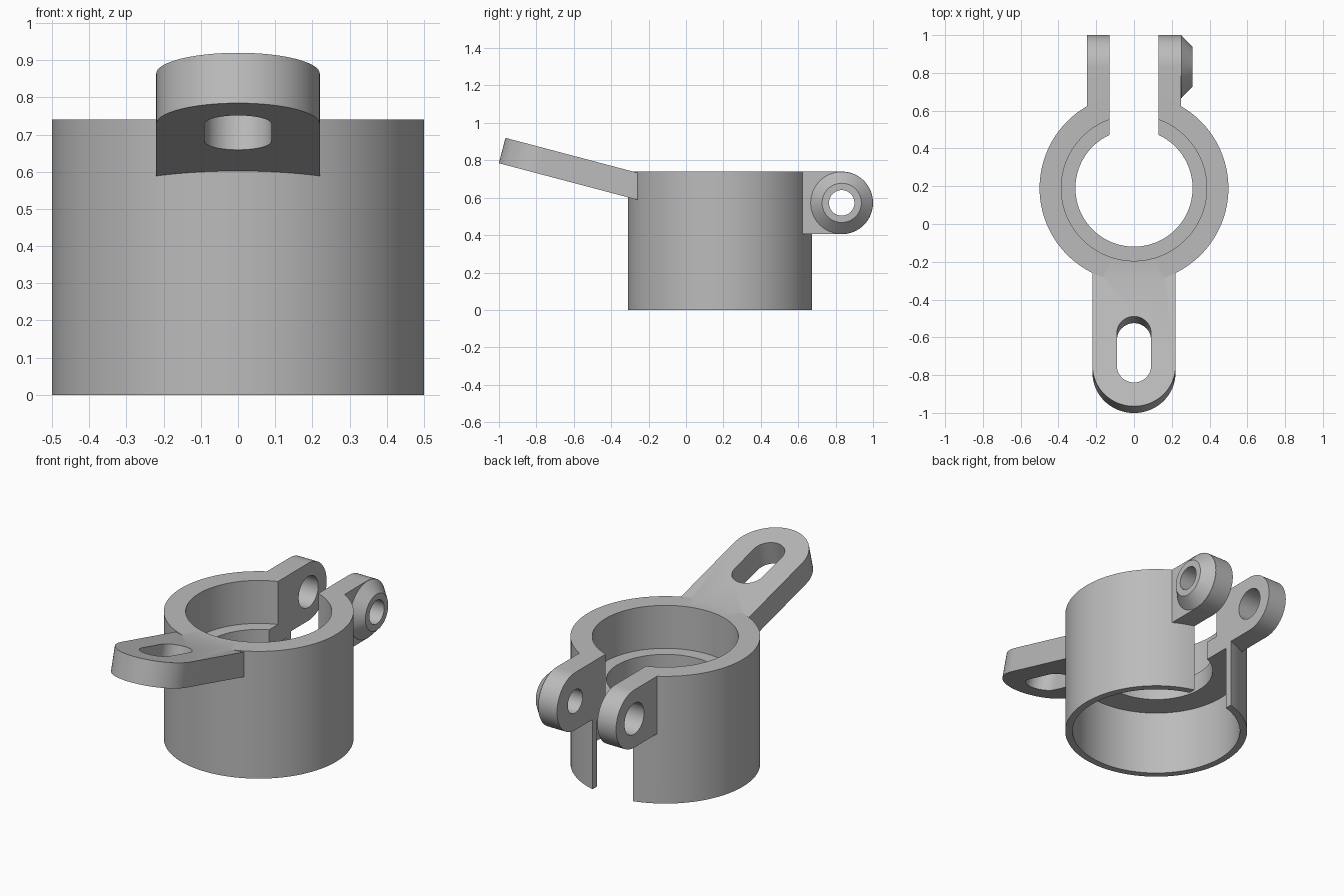
import bpy, bmesh, math
from mathutils import Matrix, Vector

if "Cube" in bpy.data.objects:
    bpy.data.objects.remove(bpy.data.objects["Cube"])

grey = bpy.data.materials.new("grey")
grey.diffuse_color = (0.5, 0.5, 0.5, 1)
grey.use_nodes = True
grey.node_tree.nodes["Principled BSDF"].inputs["Base Color"].default_value = grey.diffuse_color


def make(name, bm, matrix):
    bmesh.ops.transform(bm, matrix=matrix, verts=bm.verts)
    bmesh.ops.recalc_face_normals(bm, faces=bm.faces)
    mesh = bpy.data.meshes.new(name)
    bm.to_mesh(mesh)
    bm.free()
    mesh.materials.append(grey)
    ob = bpy.data.objects.new(name, mesh)
    bpy.context.collection.objects.link(ob)
    return ob


def lathe(name, profile, matrix, n=96, closed=False):
    """Revolve (radius, z) points; open profiles get flat end caps."""
    bm = bmesh.new()
    rings = [[bm.verts.new((r * math.cos(2 * math.pi * i / n),
                            r * math.sin(2 * math.pi * i / n), z))
              for i in range(n)] for r, z in profile]
    pairs = list(zip(rings, rings[1:]))
    if closed:
        pairs.append((rings[-1], rings[0]))
    else:
        bm.faces.new(rings[0])
        bm.faces.new(rings[-1])
    for a, b in pairs:
        for i in range(n):
            j = (i + 1) % n
            bm.faces.new((a[i], a[j], b[j], b[i]))
    return make(name, bm, matrix)


def prism(name, outline, z0, z1, matrix):
    bm = bmesh.new()
    face = bm.faces.new([bm.verts.new((x, y, z0)) for x, y in outline])
    new = bmesh.ops.extrude_face_region(bm, geom=[face])["geom"]
    bmesh.ops.translate(bm, vec=(0, 0, z1 - z0),
                        verts=[v for v in new if isinstance(v, bmesh.types.BMVert)])
    return make(name, bm, matrix)


def arc(cx, cy, r, start, n=32):
    """Half circle, counter-clockwise from start degrees."""
    return [(cx + r * math.cos(math.radians(start + 180 * i / n)),
             cy + r * math.sin(math.radians(start + 180 * i / n))) for i in range(n + 1)]


def combine(target, tool, operation):
    mod = target.modifiers.new(operation, 'BOOLEAN')
    mod.object, mod.operation, mod.solver = tool, operation, 'EXACT'
    bpy.context.view_layer.objects.active = target
    bpy.ops.object.modifier_apply(modifier=mod.name)
    bpy.data.objects.remove(tool)


TOP = 0.74
RING = Matrix.Translation((0, 0.19, 0))
# local x, y, z become world y, z, x
SIDE = Matrix(((0, 0, 1, 0), (1, 0, 0, 0), (0, 1, 0, 0), (0, 0, 0, 1)))
PIVOT_Y, PIVOT_Z, LUG_R = 0.8325, 0.5725, 0.1675
PIVOT = Matrix.Translation((0, PIVOT_Y, PIVOT_Z)) @ SIDE

# Stepped ring: wide lower bore, inner ledge, upper counterbore
clamp = lathe("clamp_ring", [(0.5, 0), (0.5, TOP), (0.385, TOP), (0.385, 0.49),
                             (0.31, 0.49), (0.31, 0.38), (0.46, 0.38), (0.46, 0)],
              RING, n=128, closed=True)

# Pair of rounded lugs
lug = arc(PIVOT_Y, PIVOT_Z, LUG_R, -90) + [(0.58, TOP), (0.58, TOP - 2 * LUG_R)]
for x0, x1 in ((-0.25, -0.12), (0.12, 0.25)):
    combine(clamp, prism("lug", lug, x0, x1, SIDE), 'UNION')

# Conical boss on the right lug
combine(clamp, lathe("boss", [(0.166, 0.248), (0.166, 0.251), (0.105, 0.31)], PIVOT, 64), 'UNION')

# Slot through the back of the ring
combine(clamp, prism("slot", [(-0.13, 0.3), (0.13, 0.3), (0.13, 1.2), (-0.13, 1.2)],
                     -0.1, 1, Matrix()), 'DIFFERENCE')

# Bolt holes, wider on the left
for r, x0, x1 in ((0.09, -0.4, 0), (0.068, 0, 0.4)):
    combine(clamp, lathe("bolt_hole", [(r, x0), (r, x1)], PIVOT, 48), 'DIFFERENCE')

# Tilted handle with a long hole
TILT = Matrix.Translation((0, -0.965, 0.92)) @ Matrix.Rotation(math.radians(-14.8), 4, 'X')
handle = prism("handle", arc(0, 0.22, 0.22, 180) + [(0.22, 0.79), (-0.22, 0.79)],
               -0.14, 0, TILT)
hole = prism("handle_hole", arc(0, 0.22, 0.09, 180) + arc(0, 0.402, 0.09, 0), -0.3, 0.2, TILT)
combine(handle, hole, 'DIFFERENCE')
combine(clamp, handle, 'UNION')

# Smooth curved walls, crisp edges
bpy.ops.object.select_all(action='DESELECT')
clamp.select_set(True)
bpy.context.view_layer.objects.active = clamp
bpy.ops.object.shade_smooth_by_angle(angle=math.radians(30))
